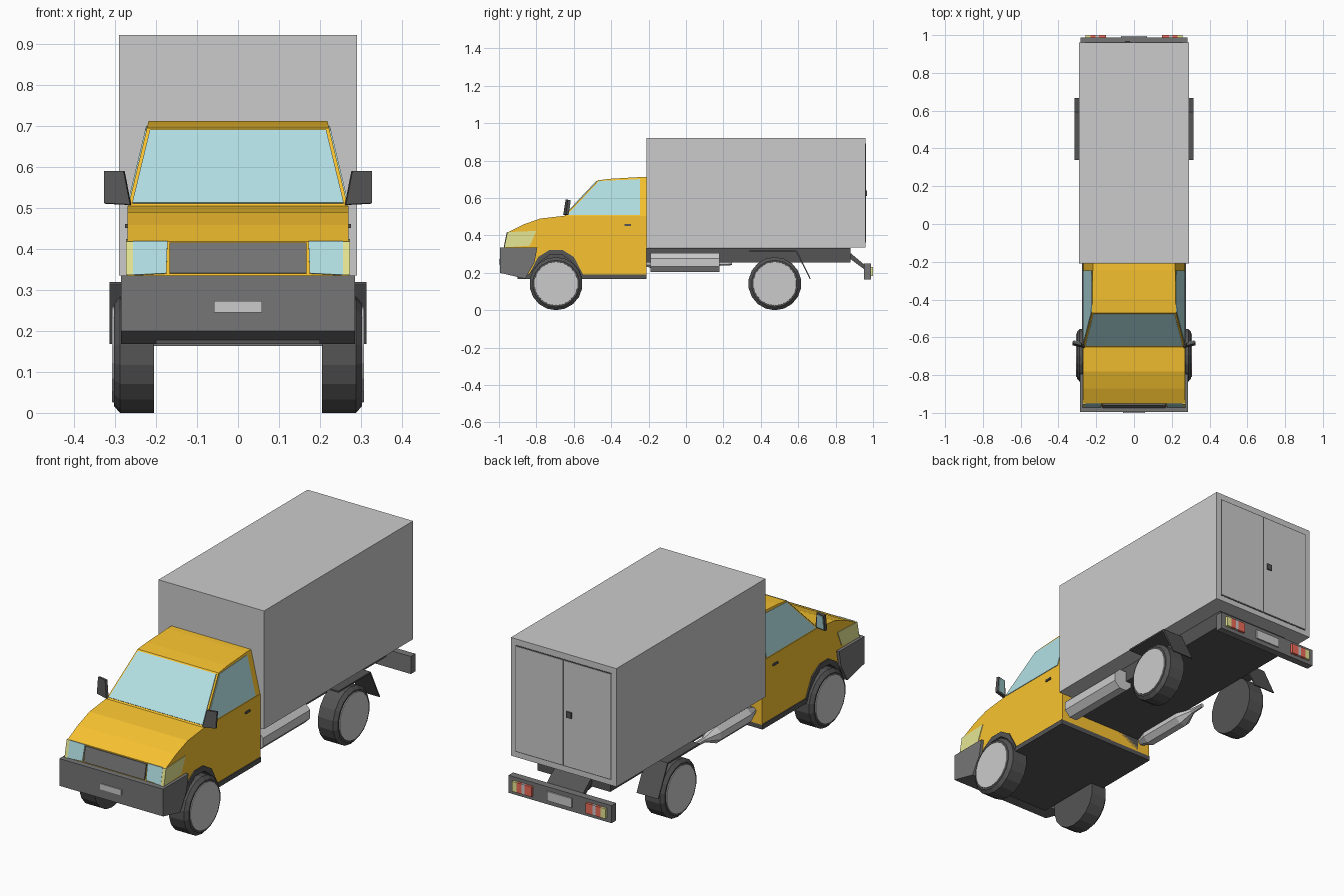
import bpy, bmesh, math
from mathutils import Vector

if "Cube" in bpy.data.objects:
    bpy.data.objects.remove(bpy.data.objects["Cube"])


def material(name, r, g, b):
    m = bpy.data.materials.new(name)
    m.diffuse_color = (r, g, b, 1)
    m.use_nodes = True
    m.node_tree.nodes["Principled BSDF"].inputs["Base Color"].default_value = m.diffuse_color
    return m


ORANGE = material("orange_paint", 0.95, 0.55, 0.03)
BLACK = material("black_plastic", 0.09, 0.09, 0.09)
DARK = material("dark_trim", 0.18, 0.18, 0.18)
GLASS = material("glass", 0.45, 0.75, 0.78)
YELLOW = material("indicator", 0.8, 0.8, 0.3)
RED = material("tail_red", 0.85, 0.15, 0.1)


def finish(name, bm, mat=None, mirror=False, thick=0):
    bmesh.ops.recalc_face_normals(bm, faces=bm.faces)
    me = bpy.data.meshes.new(name)
    bm.to_mesh(me)
    bm.free()
    ob = bpy.data.objects.new(name, me)
    bpy.context.collection.objects.link(ob)
    if mat:
        me.materials.append(mat)
    if thick:
        s = ob.modifiers.new("thickness", 'SOLIDIFY')
        s.thickness, s.offset = thick, 0
    if mirror:
        ob.modifiers.new("mirror", 'MIRROR')
    return ob


def prism(name, profile, x0, x1, mat=None, mirror=False, taper=0, base=0):
    """Side profile (y, z) spanned from x0 to x1, narrowing above z = base."""
    bm = bmesh.new()
    rings = []
    for x in (x0, x1):
        rings.append([bm.verts.new((x - math.copysign(taper * (z - base), x), y, z))
                      for y, z in profile])
    n = len(profile)
    for r in rings:
        bm.faces.new(r)
    for i in range(n):
        j = (i + 1) % n
        bm.faces.new((rings[0][i], rings[0][j], rings[1][j], rings[1][i]))
    return finish(name, bm, mat, mirror)


def box(name, x, y, z, mat=None, mirror=False):
    return prism(name, [(y[0], z[0]), (y[1], z[0]), (y[1], z[1]), (y[0], z[1])],
                 x[0], x[1], mat, mirror)


def panel(name, pts, mat, mirror=False, thick=0.006):
    """Thin flat plate through the given corners."""
    bm = bmesh.new()
    bm.faces.new([bm.verts.new(p) for p in pts])
    return finish(name, bm, mat, mirror, thick)


def lathe(name, axis, centre, rings, sides, mat=None, mirror=False):
    """Faceted turned part: rings are (position along axis, radius)."""
    bm = bmesh.new()
    loops = []
    for t, r in rings:
        loop = []
        for i in range(sides):
            a = math.tau * (i + 0.5) / sides
            u, v = r * math.cos(a), r * math.sin(a)
            p = (t, u, v) if axis == 'x' else (u, t, v)
            loop.append(bm.verts.new(Vector(p) + Vector(centre)))
        loops.append(loop)
    for a, b in zip(loops, loops[1:]):
        for i in range(sides):
            j = (i + 1) % sides
            bm.faces.new((a[i], a[j], b[j], b[i]))
    bm.faces.new(loops[0])
    bm.faces.new(loops[-1])
    return finish(name, bm, mat, mirror)


# Cab: lower body with wheel arch, tapered cabin, sill and dark underside
arch = [(-0.55, 0.19), (-0.60, 0.285), (-0.66, 0.322), (-0.73, 0.322),
        (-0.79, 0.285), (-0.84, 0.19)]
prism("cab_body", [(-0.21, 0.505), (-0.21, 0.19)] + arch +
      [(-0.965, 0.22), (-0.967, 0.335), (-0.95, 0.418), (-0.87, 0.458),
       (-0.78, 0.49), (-0.65, 0.505)], -0.27, 0.27, ORANGE)
TAPER = 0.24
prism("cabin", [(-0.21, 0.505), (-0.65, 0.505), (-0.47, 0.695), (-0.40, 0.703),
                (-0.245, 0.712), (-0.21, 0.712)], -0.268, 0.268, ORANGE,
      taper=TAPER, base=0.505)
inner_arch = [(-0.84, 0.19), (-0.775, 0.262), (-0.73, 0.295), (-0.66, 0.295),
              (-0.615, 0.262), (-0.565, 0.17)]
prism("wheel_arch_trim", arch + inner_arch, 0.20, 0.276, BLACK, True)
box("cab_underside", (-0.2, 0.2), (-0.9, -0.21), (0.168, 0.33), BLACK)
box("sill", (-0.274, 0.274), (-0.56, -0.21), (0.168, 0.192), BLACK)

# Cab glazing
panel("windscreen", [(-0.258, -0.645, 0.512), (0.258, -0.645, 0.512),
                     (0.215, -0.477, 0.69), (-0.215, -0.477, 0.69)], GLASS)
panel("side_window", [(0.268 - TAPER * (z - 0.505), y, z) for y, z in
                      ((-0.635, 0.509), (-0.247, 0.509), (-0.247, 0.70), (-0.466, 0.69))],
      GLASS, True)

# Front end: bumper, number plate, grille, lamps
prism("front_bumper", [(-0.995, 0.335), (-0.995, 0.20), (-0.86, 0.168),
                       (-0.81, 0.255), (-0.795, 0.335)], -0.285, 0.285, DARK)
box("front_plate", (-0.058, 0.058), (-1.0, -0.99), (0.245, 0.273))
panel("grille", [(-0.167, -0.967, 0.34), (0.167, -0.967, 0.34),
                 (0.167, -0.952, 0.414), (-0.167, -0.952, 0.414)], DARK, thick=0.014)
panel("headlight", [(0.175, -0.967, 0.34), (0.256, -0.967, 0.336),
                    (0.256, -0.951, 0.418), (0.172, -0.951, 0.418)], GLASS, True, 0.01)
prism("front_indicator", [(-0.972, 0.336), (-0.955, 0.418), (-0.80, 0.424),
                          (-0.835, 0.345)], 0.256, 0.273, YELLOW, True)

# Door handles and wing mirrors
box("door_handle", (0.265, 0.276), (-0.33, -0.295), (0.451, 0.461), BLACK, True)
panel("wing_mirror", [(0.262, -0.65, 0.508), (0.325, -0.635, 0.511),
                      (0.325, -0.625, 0.59), (0.278, -0.637, 0.59)], BLACK, True, 0.014)
panel("mirror_glass", [(0.274, -0.639, 0.516), (0.319, -0.628, 0.518),
                       (0.319, -0.618, 0.584), (0.284, -0.627, 0.584)], GLASS, True, 0.004)

# Cargo box with rear double doors
box("cargo_box", (-0.29, 0.29), (-0.21, 0.96), (0.335, 0.922))
box("door_seam", (-0.264, 0.264), (0.955, 0.9615), (0.362, 0.892), BLACK)
box("rear_door", (0.004, 0.259), (0.955, 0.963), (0.367, 0.887), None, True)
box("rear_door_handle", (-0.047, -0.02), (0.96, 0.969), (0.61, 0.64), BLACK)

# Chassis, fuel tank and silencer
box("chassis", (-0.2, 0.2), (-0.215, 0.88), (0.255, 0.334), BLACK)
lathe("fuel_tank", 'y', (0.22, 0, 0.256), [(-0.19, 0.055), (0.18, 0.055)], 8)
lathe("silencer", 'y', (-0.22, 0, 0.25),
      [(-0.21, 0.018), (-0.14, 0.045), (0.10, 0.045), (0.17, 0.014), (0.245, 0.01)], 8)

# Wheels and rear mudguards
for name, y in (("front", -0.695), ("rear", 0.475)):
    lathe(name + "_tyre", 'x', (0, y, 0.142),
          [(0.205, 0.142), (0.288, 0.142), (0.303, 0.125)], 18, BLACK, True)
    lathe(name + "_hub", 'x', (0, y, 0.142), [(0.29, 0.118), (0.307, 0.116)], 18, None, True)
prism("mudguard", [(0.34, 0.312), (0.34, 0.32), (0.593, 0.32), (0.667, 0.168),
                   (0.661, 0.168), (0.588, 0.312)], 0.195, 0.314, BLACK, True)

# Rear bumper, bracket, plate and tail lamps
prism("bumper_bracket", [(0.87, 0.30), (0.88, 0.305), (0.958, 0.24), (0.958, 0.215),
                         (0.87, 0.28)], -0.1, 0.1, BLACK)
box("rear_bumper", (-0.283, 0.283), (0.952, 0.988), (0.163, 0.25), DARK)
box("rear_plate", (-0.068, 0.068), (0.98, 0.995), (0.184, 0.23))
for name, x0, x1, mat in (("tail_indicator", 0.23, 0.257, YELLOW),
                          ("brake_lamp", 0.203, 0.23, RED),
                          ("reversing_lamp", 0.186, 0.203, None),
                          ("tail_lamp", 0.148, 0.186, RED)):
    box(name, (x0, x1), (0.98, 1.0), (0.182, 0.232), mat, True)
